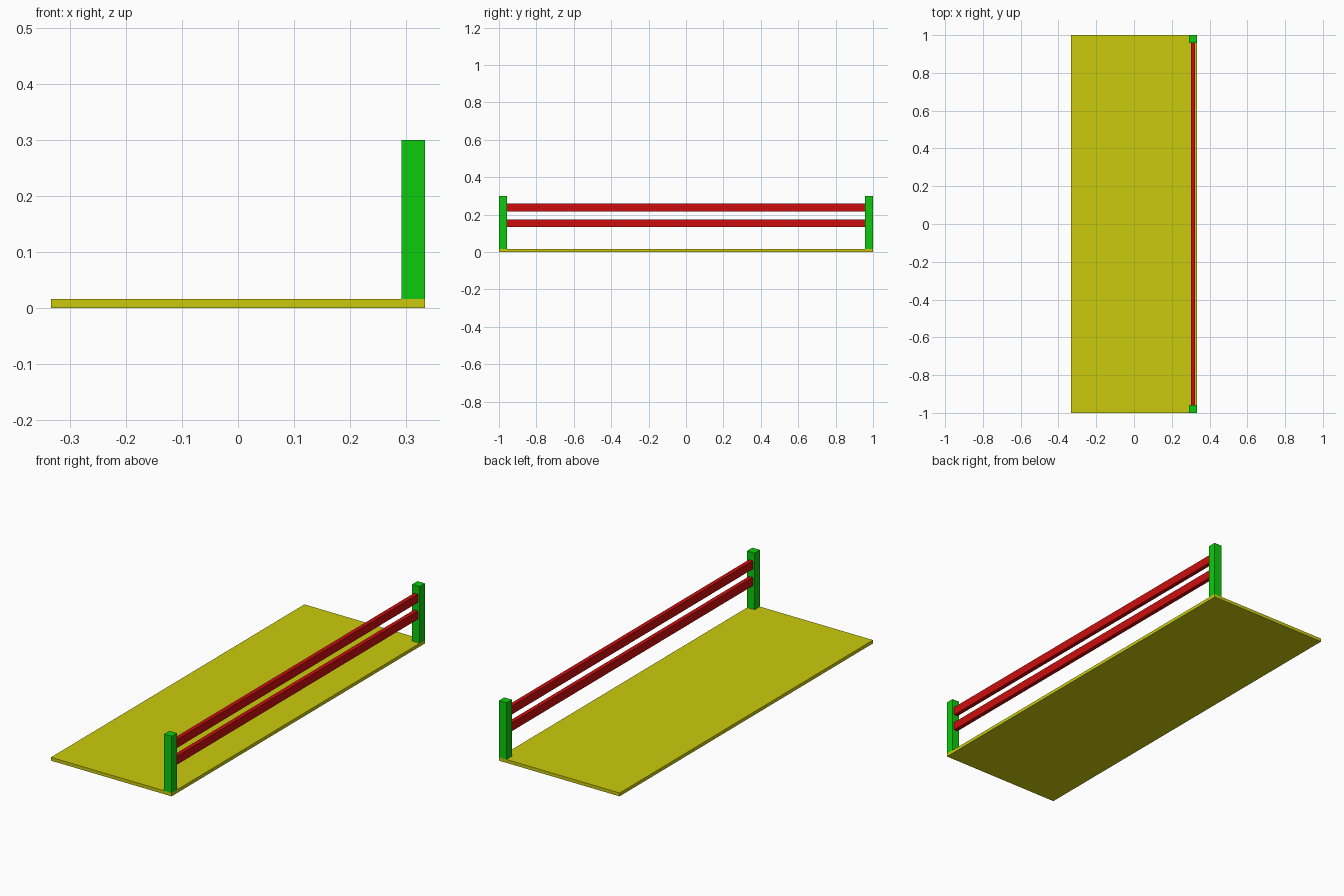
import bpy

cube = bpy.data.objects.get("Cube")
if cube:
    bpy.data.objects.remove(cube, do_unlink=True)


def material(name, colour):
    mat = bpy.data.materials.new(name)
    mat.use_nodes = True
    mat.diffuse_color = colour
    mat.node_tree.nodes["Principled BSDF"].inputs["Base Color"].default_value = colour
    return mat


def box(name, size, centre, mat):
    bpy.ops.mesh.primitive_cube_add(size=1, location=centre)
    obj = bpy.context.object
    obj.name = name
    obj.scale = size
    bpy.ops.object.transform_apply(location=False, rotation=False, scale=True)
    obj.data.materials.append(mat)
    return obj


yellow = material("yellow", (0.6, 0.6, 0.004, 1))
green = material("green", (0.004, 0.6, 0.004, 1))
red = material("red", (0.6, 0.004, 0.004, 1))

LENGTH, WIDTH, THICK = 2.0, 0.6667, 0.0167
POST, HEIGHT = 0.0417, 0.3
fence_x = WIDTH / 2 - POST / 2

# Floor slab
box("deck", (WIDTH, LENGTH, THICK), (0, 0, THICK / 2), yellow)

# Posts standing on the two corners of one long edge
for name, side in (("front_post", -1), ("back_post", 1)):
    box(name, (POST, POST, HEIGHT - THICK),
        (fence_x, side * (LENGTH - POST) / 2, (HEIGHT + THICK) / 2), green)

# Rails spanning between the posts
for name, z in (("lower_rail", 0.1545), ("upper_rail", 0.238)):
    box(name, (POST / 2, LENGTH - 2 * POST, POST), (fence_x, 0, z), red)
